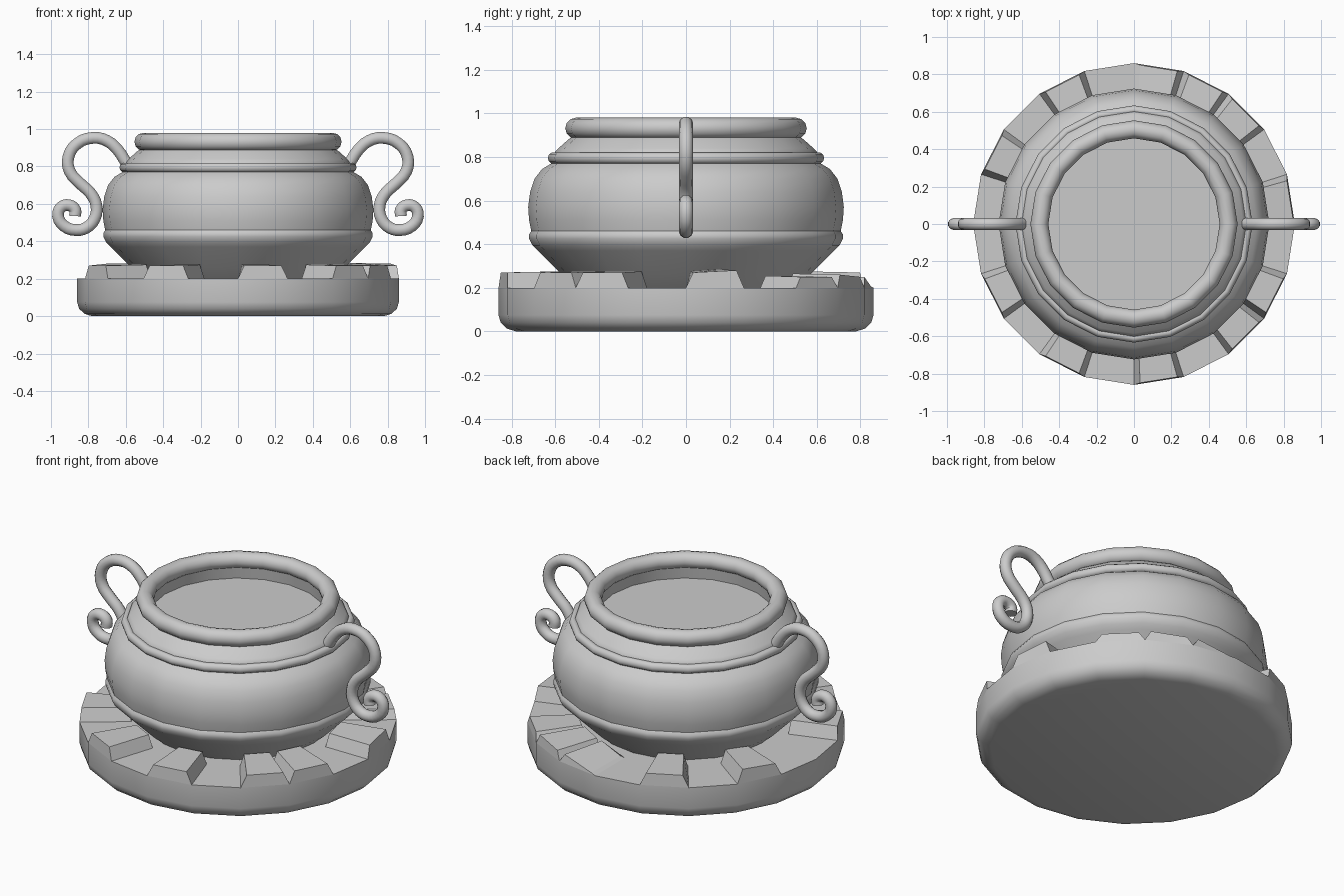
import bpy, bmesh
from math import sin, cos, radians, pi

if "Cube" in bpy.data.objects:
    bpy.data.objects.remove(bpy.data.objects["Cube"])

SIDES = 20


def polar(r, deg, z):
    # angle runs from the front (-y) towards the right (+x)
    a = radians(deg)
    return (r * sin(a), -r * cos(a), z)


def finish(name, bm, smooth=None):
    bmesh.ops.recalc_face_normals(bm, faces=bm.faces)
    me = bpy.data.meshes.new(name)
    bm.to_mesh(me)
    bm.free()
    ob = bpy.data.objects.new(name, me)
    bpy.context.collection.objects.link(ob)
    if smooth:
        smooth_by_angle(ob, smooth)
    return ob


def smooth_by_angle(ob, deg):
    bpy.ops.object.select_all(action='DESELECT')
    ob.select_set(True)
    bpy.context.view_layer.objects.active = ob
    bpy.ops.object.shade_smooth_by_angle(angle=radians(deg))


def lathe(name, profile, closed=False, caps=(), smooth=35):
    # turn an (r, z) profile around z; caps lists profile indices to fill
    bm = bmesh.new()
    rings = [[bm.verts.new(polar(r, 360 * i / SIDES, z)) for i in range(SIDES)]
             for r, z in profile]
    pairs = list(zip(rings, rings[1:]))
    if closed:
        pairs.append((rings[-1], rings[0]))
    for a, b in pairs:
        for i in range(SIDES):
            j = (i + 1) % SIDES
            bm.faces.new((a[i], a[j], b[j], b[i]))
    for c in caps:
        bm.faces.new(rings[c])
    return finish(name, bm, smooth)


def ring_band(name, r, z, rr, rz, n=10):
    # rounded band with an elliptical section
    lathe(name, [(r + rr * cos(2 * pi * i / n), z + rz * sin(2 * pi * i / n))
                 for i in range(n)], closed=True, smooth=50)


# stone plinth
lathe("plinth", [(0.78, 0), (0.82, 0.012), (0.85, 0.04), (0.86, 0.075), (0.86, 0.2)],
      caps=(0, -1))

# raised stones: segment index, height at start edge, height at end edge
stones = [(0, .27, .27), (2, .27, .27), (3, .27, .27), (5, .27, .28),
          (7, .25, .25), (8, .26, .25), (9, .25, .205),
          (-2, .27, .27), (-4, .27, .27), (-7, .28, .27), (-9, .27, .27)]
bm = bmesh.new()
for k, h0, h1 in stones:
    a0, a1 = 18 * k, 18 * (k + 1)
    low = [polar(.86, a0, .2), polar(.86, a1, .2), polar(.58, a1, .2), polar(.58, a0, .2)]
    b0, b1 = a0 + 2.2, a1 - 2.2
    high = [polar(.85, b0, h0), polar(.85, b1, h1),
            polar(.59, b1, h1 + .005), polar(.59, b0, h0 + .005)]
    lo = [bm.verts.new(p) for p in low]
    hi = [bm.verts.new(p) for p in high]
    bm.faces.new(hi)
    for i in range(4):
        j = (i + 1) % 4
        bm.faces.new((lo[i], lo[j], hi[j], hi[i]))
finish("raised_stones", bm)

# pot body: foot, lower band, belly, shoulder, neck, inner wall
lathe("pot_body", [(.50, .2), (.57, .26), (.68, .37), (.705, .395), (.72, .425),
                   (.72, .445), (.71, .46), (.72, .51), (.724, .57), (.715, .64),
                   (.695, .70), (.66, .745), (.61, .775), (.60, .825), (.585, .84),
                   (.54, .88), (.51, .90), (.475, .90), (.485, .82)], smooth=40)
ring_band("shoulder_band", .61, .795, .024, .026)
ring_band("rim", .506, .932, .048, .048, 12)

# surface filling the mouth of the pot
lathe("pot_contents", [(.49, .83)], caps=(0,))

# scrolled handle tube, mirrored to the other side
path = [(.58, .80), (.60, .825), (.64, .885), (.70, .937), (.775, .953), (.86, .922),
        (.907, .85), (.90, .775), (.845, .71), (.787, .655), (.757, .59),
        (.767, .52), (.81, .473), (.865, .46), (.93, .482), (.962, .535),
        (.945, .583), (.90, .592), (.87, .567), (.872, .535)]
cu = bpy.data.curves.new("handle_path", 'CURVE')
cu.dimensions = '3D'
cu.bevel_depth = .033
cu.bevel_resolution = 3
cu.resolution_u = 3
cu.use_fill_caps = True
sp = cu.splines.new('BEZIER')
sp.bezier_points.add(len(path) - 1)
for p, (x, z) in zip(sp.bezier_points, path):
    p.co = (x, 0, z)
    p.handle_left_type = p.handle_right_type = 'AUTO'
tube = bpy.data.objects.new("handle_path", cu)
bpy.context.collection.objects.link(tube)
bpy.context.view_layer.update()
me = bpy.data.meshes.new_from_object(tube.evaluated_get(bpy.context.evaluated_depsgraph_get()))
bpy.data.objects.remove(tube)
handles = bpy.data.objects.new("handles", me)
bpy.context.collection.objects.link(handles)
smooth_by_angle(handles, 50)
mod = handles.modifiers.new("mirror", 'MIRROR')
mod.use_axis[0] = True
